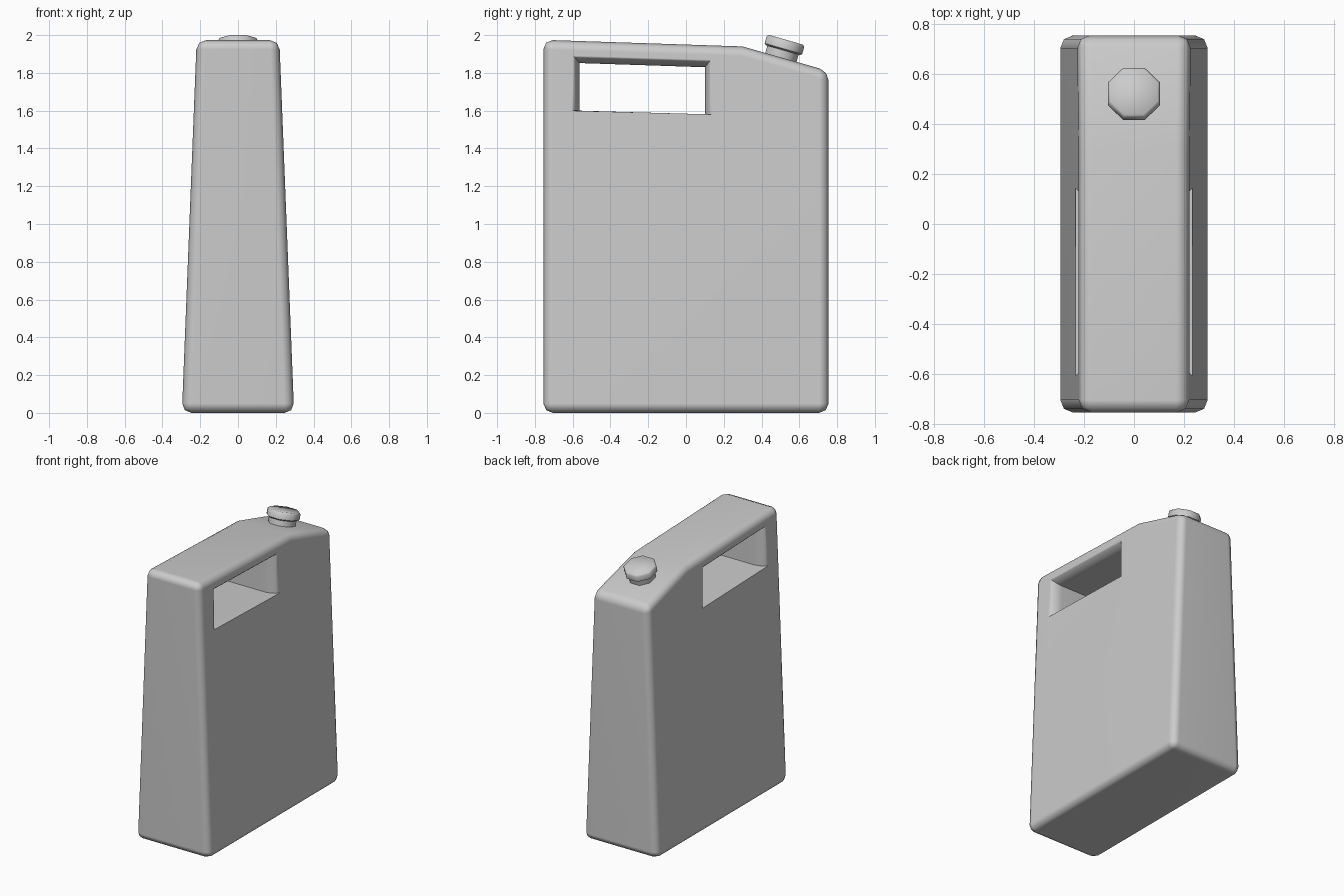
import bpy, bmesh, math
from mathutils import Matrix, Vector

if "Cube" in bpy.data.objects:
    bpy.data.objects.remove(bpy.data.objects["Cube"])


def make_object(name, bm):
    bmesh.ops.recalc_face_normals(bm, faces=bm.faces)
    mesh = bpy.data.meshes.new(name)
    bm.to_mesh(mesh)
    bm.free()
    obj = bpy.data.objects.new(name, mesh)
    bpy.context.collection.objects.link(obj)
    return obj


def loft(bm, rings):
    """Skin equal-length closed rings and cap both ends."""
    rows = [[bm.verts.new(p) for p in ring] for ring in rings]
    for a, b in zip(rows, rows[1:]):
        for i in range(len(a)):
            j = (i + 1) % len(a)
            bm.faces.new((a[i], a[j], b[j], b[i]))
    bm.faces.new(rows[0])
    bm.faces.new(rows[-1])


def activate(obj):
    bpy.ops.object.select_all(action='DESELECT')
    obj.select_set(True)
    bpy.context.view_layer.objects.active = obj


def half_width(z):
    return 0.297 - 0.0395 * z


# Body: side profile, narrowing towards the top, with rounded outer edges
profile = [(-0.755, 0), (0.755, 0), (0.755, 1.81), (0.30, 1.94), (-0.755, 1.975)]
bm = bmesh.new()
loft(bm, [[(s * half_width(z), y, z) for y, z in profile] for s in (-1, 1)])
rounded = [e for e in bm.edges if not all(abs(v.co.y - 0.30) < 1e-4 for v in e.verts)]
bmesh.ops.bevel(bm, geom=rounded, offset=0.05, offset_type='OFFSET', segments=2,
                profile=0.5, affect='EDGES', clamp_overlap=True)
body = make_object("can_body", bm)

# Grip opening: straight through, flaring out at the top and ends only
bm = bmesh.new()
flare = [(0.15, 0.0), (0.19, 0.012), (0.215, 0.03), (0.235, 0.055), (0.40, 0.20)]
rings = []
for x, f in [(-x, f) for x, f in reversed(flare)] + flare:
    f = min(f, 0.055)
    rings.append([(x, -0.565 - f * 0.8, 1.60), (x, 0.10 + f * 0.8, 1.58),
                  (x, 0.10 + f * 0.8, 1.83 + f), (x, -0.565 - f * 0.8, 1.852 + f)])
loft(bm, rings)
cutter = make_object("grip_cutter", bm)
cutter.hide_render = True

cut = body.modifiers.new("grip_hole", 'BOOLEAN')
cut.operation = 'DIFFERENCE'
cut.solver = 'EXACT'
cut.object = cutter
activate(body)
bpy.ops.object.modifier_apply(modifier=cut.name)
bpy.data.objects.remove(cutter)
bpy.ops.object.shade_smooth_by_angle(angle=math.radians(50))
body.modifiers.new("even_shading", 'WEIGHTED_NORMAL').keep_sharp = True

# Neck and cap: octagons standing square on the sloping shoulder
tilt = Matrix.Translation(Vector((0, 0.502, 1.88))) @ Matrix.Rotation(math.radians(-16), 4, 'X')


def octagon_part(name, steps):
    rings = []
    for r, h in steps:
        angles = [math.radians(22.5 + 45 * i) for i in range(8)]
        rings.append([tilt @ Vector((r * math.cos(a), r * math.sin(a), h)) for a in angles])
    bm = bmesh.new()
    loft(bm, rings)
    obj = make_object(name, bm)
    activate(obj)
    bpy.ops.object.shade_smooth_by_angle(angle=math.radians(50))


octagon_part("spout_neck", [(0.093, -0.03), (0.093, 0.05)])
octagon_part("spout_cap", [(0.101, 0.042), (0.112, 0.05), (0.112, 0.088), (0.102, 0.099)])
